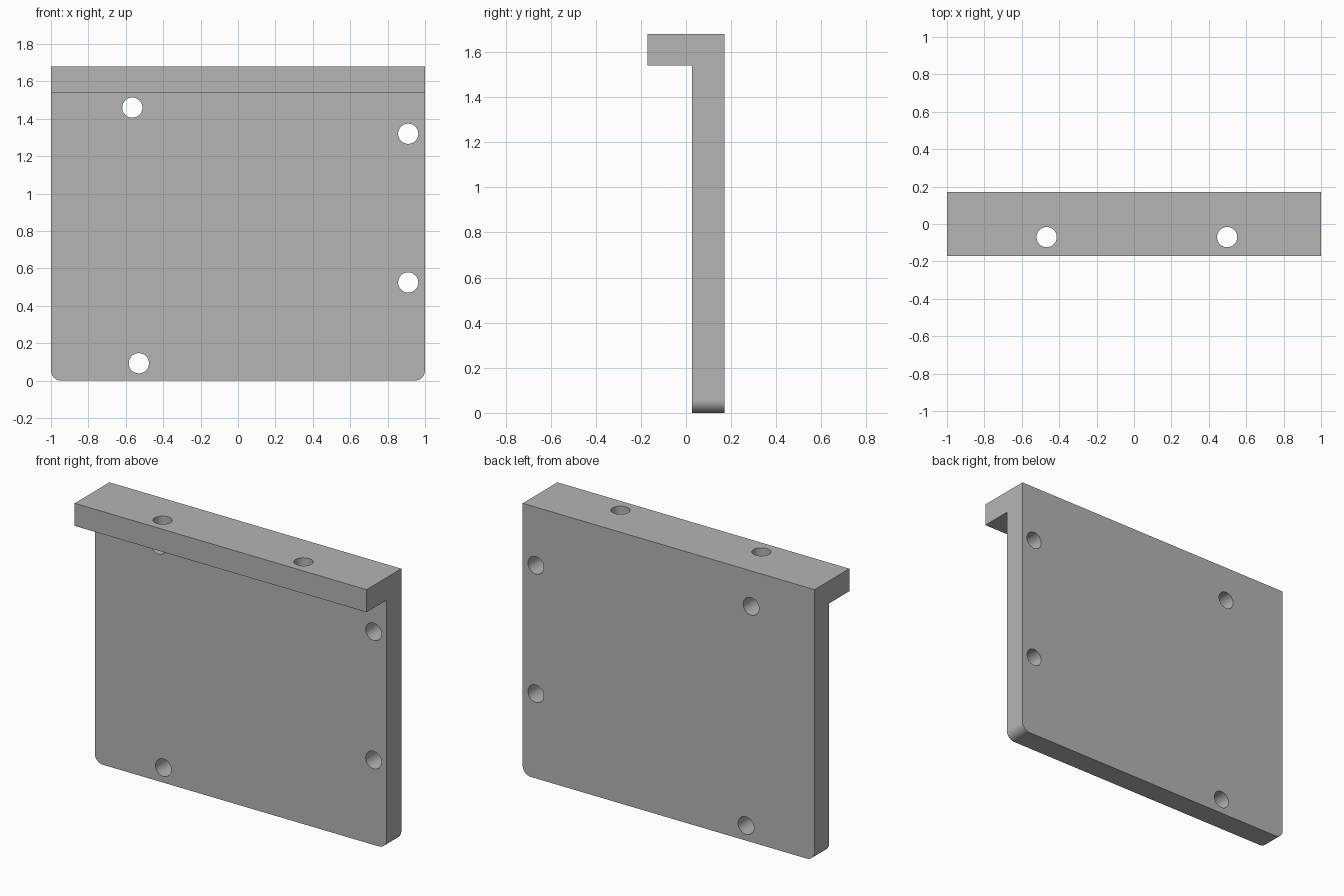
import bpy
import bmesh
from math import radians
from mathutils import Matrix

cube = bpy.data.objects.get("Cube")
if cube:
    bpy.data.objects.remove(cube, do_unlink=True)

HALF_X, HALF_Y, TOP = 1.0, 0.17, 1.68
PLATE_FRONT, LIP_BOTTOM = 0.027, 1.54
HOLE_RADIUS, CORNER_RADIUS = 0.054, 0.055
PLATE_HOLES = [(-0.565, 1.46), (0.91, 1.32), (0.91, 0.525), (-0.53, 0.093)]
LIP_HOLES = [(-0.467, -0.07), (0.498, -0.07)]

grey = bpy.data.materials.new("plain grey")
grey.use_nodes = True
colour = (0.46, 0.46, 0.46, 1)
grey.diffuse_color = colour
grey.node_tree.nodes["Principled BSDF"].inputs["Base Color"].default_value = colour


def make_object(name, bm):
    bmesh.ops.recalc_face_normals(bm, faces=bm.faces)
    mesh = bpy.data.meshes.new(name)
    bm.to_mesh(mesh)
    bm.free()
    mesh.materials.append(grey)
    obj = bpy.data.objects.new(name, mesh)
    bpy.context.collection.objects.link(obj)
    return obj


# L-shaped bracket: side profile extruded across the width
bm = bmesh.new()
profile = [(PLATE_FRONT, 0), (HALF_Y, 0), (HALF_Y, TOP),
           (-HALF_Y, TOP), (-HALF_Y, LIP_BOTTOM), (PLATE_FRONT, LIP_BOTTOM)]
side = bm.faces.new([bm.verts.new((-HALF_X, y, z)) for y, z in profile])
extruded = bmesh.ops.extrude_face_region(bm, geom=[side])["geom"]
bmesh.ops.translate(bm, vec=(2 * HALF_X, 0, 0),
                    verts=[v for v in extruded if isinstance(v, bmesh.types.BMVert)])

# Rounded bottom corners
corners = [e for e in bm.edges
           if all(v.co.z < 0.001 for v in e.verts)
           and abs(e.verts[0].co.x - e.verts[1].co.x) < 0.001]
bmesh.ops.bevel(bm, geom=corners, offset=CORNER_RADIUS, offset_type='OFFSET',
                segments=10, profile=0.5, affect='EDGES')
bracket = make_object("mounting_bracket", bm)

# Drilled holes through the plate and the lip
bm = bmesh.new()
placements = [Matrix.Translation((x, 0.1, z)) @ Matrix.Rotation(radians(90), 4, 'X')
              for x, z in PLATE_HOLES]
placements += [Matrix.Translation((x, y, 1.61)) for x, y in LIP_HOLES]
for matrix in placements:
    bmesh.ops.create_cone(bm, cap_ends=True, segments=40, radius1=HOLE_RADIUS,
                          radius2=HOLE_RADIUS, depth=0.3, matrix=matrix)
cutter = make_object("hole_cutter", bm)
cutter.hide_render = True

bpy.ops.object.select_all(action='DESELECT')
bracket.select_set(True)
bpy.context.view_layer.objects.active = bracket
drill = bracket.modifiers.new("drill_holes", 'BOOLEAN')
drill.operation = 'DIFFERENCE'
drill.solver = 'EXACT'
drill.object = cutter
bpy.ops.object.modifier_apply(modifier=drill.name)
bpy.data.objects.remove(cutter, do_unlink=True)

# Smooth curves, crisp edges and flat main faces
bpy.ops.object.shade_smooth_by_angle(angle=radians(30))
normals = bracket.modifiers.new("flat_face_normals", 'WEIGHTED_NORMAL')
normals.keep_sharp = True
